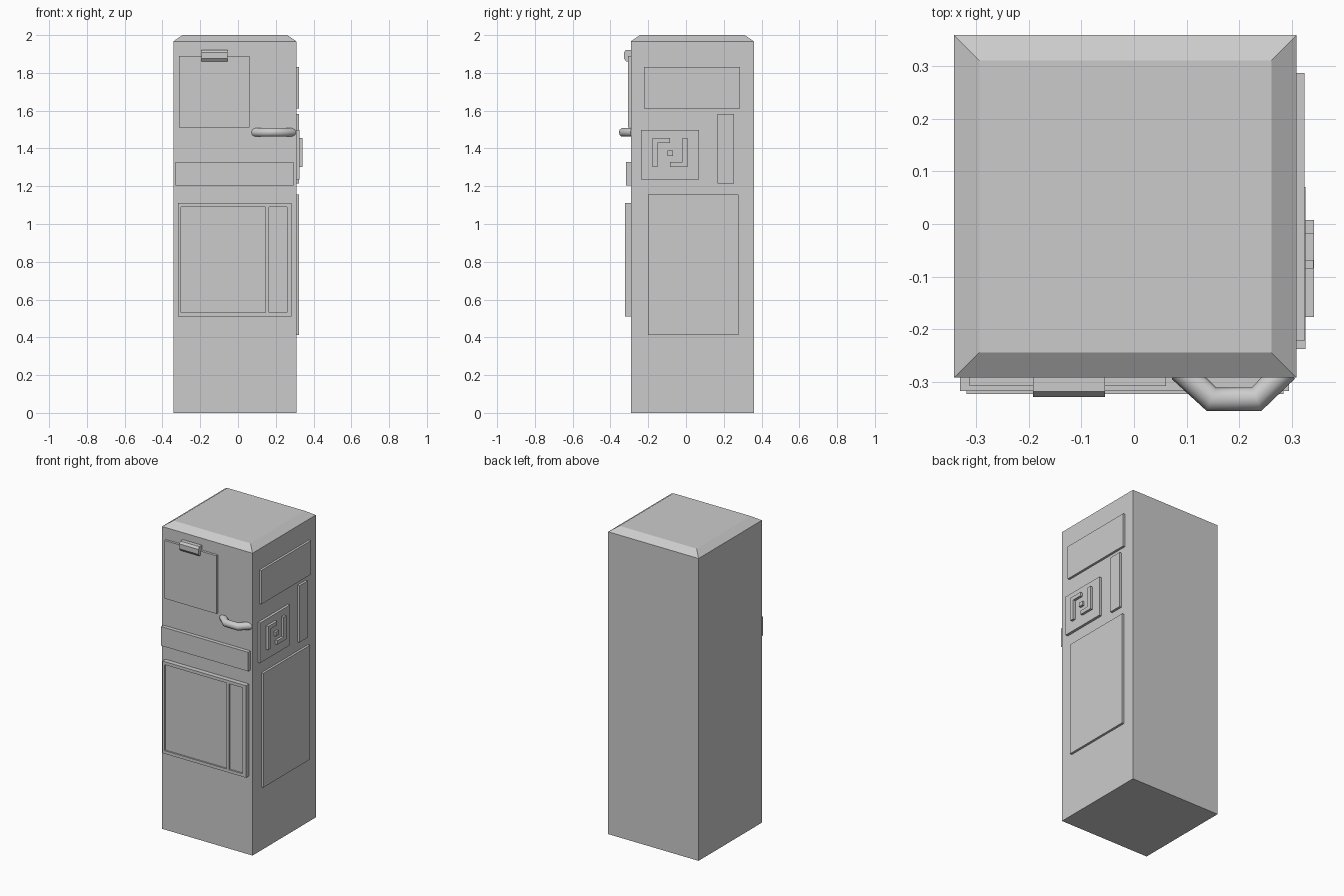
import bpy, bmesh

if "Cube" in bpy.data.objects:
    bpy.data.objects.remove(bpy.data.objects["Cube"])


def mesh_object(name, bm):
    bmesh.ops.recalc_face_normals(bm, faces=bm.faces[:])
    me = bpy.data.meshes.new(name)
    bm.to_mesh(me)
    bm.free()
    ob = bpy.data.objects.new(name, me)
    bpy.context.collection.objects.link(ob)
    return ob


def add_prism(bm, base, offset):
    """Extrude a flat outline along an offset vector."""
    face = bm.faces.new([bm.verts.new(p) for p in base])
    ext = bmesh.ops.extrude_face_region(bm, geom=[face])
    verts = [v for v in ext["geom"] if isinstance(v, bmesh.types.BMVert)]
    bmesh.ops.translate(bm, verts=verts, vec=offset)


def prism(name, base, offset):
    bm = bmesh.new()
    add_prism(bm, base, offset)
    return mesh_object(name, bm)


X0, X1, Y0, Y1 = -0.342, 0.309, -0.292, 0.359


def rect_front(x0, x1, z0, z1, y):
    return [(x0, y, z0), (x1, y, z0), (x1, y, z1), (x0, y, z1)]


def front_panel(name, x0, x1, z0, z1, y):
    return prism(name, rect_front(x0, x1, z0, z1, Y0 + 0.005), (0, y - Y0 - 0.005, 0))


def side_panel(name, outline, x, start=X1 - 0.005):
    return prism(name, [(start, y, z) for y, z in outline], (x - start, 0, 0))


def rect(y0, y1, z0, z1):
    return [(y0, z0), (y1, z0), (y1, z1), (y0, z1)]


# Cabinet body with sloped top rim
bm = bmesh.new()
rings = []
for inset, z in ((0, 0), (0, 1.967), (0.048, 2.0)):
    rings.append([bm.verts.new(p) for p in (
        (X0 + inset, Y0 + inset, z), (X1 - inset, Y0 + inset, z),
        (X1 - inset, Y1 - inset, z), (X0 + inset, Y1 - inset, z))])
for a, b in zip(rings, rings[1:]):
    for i in range(4):
        j = (i + 1) % 4
        bm.faces.new((a[i], a[j], b[j], b[i]))
bm.faces.new(rings[0])
bm.faces.new(rings[-1])
mesh_object("cabinet_body", bm)

# Front door, strip and recessed double panel
front_panel("upper_door", -0.313, 0.061, 1.512, 1.89, -0.308)
front_panel("middle_strip", -0.331, 0.295, 1.204, 1.328, -0.317)
front_panel("lower_panel_back", -0.318, 0.284, 0.511, 1.11, -0.313)
bm = bmesh.new()
for x0, x1, z0, z1 in (
        (-0.318, -0.303, 0.511, 1.11), (0.145, 0.163, 0.531, 1.09),
        (0.260, 0.284, 0.511, 1.11),
        (-0.303, 0.260, 0.511, 0.531), (-0.303, 0.260, 1.09, 1.11)):
    add_prism(bm, rect_front(x0, x1, z0, z1, -0.312), (0, -0.011, 0))
mesh_object("lower_panel_frame", bm)

# Latch above the door
latch = [(-0.287, 1.922), (-0.318, 1.922), (-0.329, 1.908),
         (-0.329, 1.876), (-0.316, 1.86), (-0.287, 1.86)]
prism("door_latch", [(-0.192, y, z) for y, z in latch], (0.137, 0, 0))

# Bent tube handle
curve = bpy.data.curves.new("door_handle", "CURVE")
curve.dimensions = "3D"
curve.bevel_depth = 0.024
curve.bevel_resolution = 3
curve.use_fill_caps = True
path = [(0.088, -0.277), (0.147, -0.333), (0.233, -0.333), (0.289, -0.277)]
spline = curve.splines.new("POLY")
spline.points.add(len(path) - 1)
for point, (x, y) in zip(spline.points, path):
    point.co = (x, y, 1.485, 1)
handle = bpy.data.objects.new("door_handle", curve)
bpy.context.collection.objects.link(handle)

# Right side panels
side_panel("side_top_panel", rect(-0.222, 0.287, 1.612, 1.832), 0.324)
side_panel("side_narrow_panel", rect(0.168, 0.254, 1.214, 1.583), 0.324)
side_panel("side_square_panel", rect(-0.238, 0.07, 1.236, 1.497), 0.326)
side_panel("side_large_panel", rect(-0.202, 0.278, 0.412, 1.155), 0.324)

# Raised corner brackets and stud on the square panel
bracket = [(-0.177, 1.302), (-0.15, 1.302), (-0.15, 1.43),
           (-0.085, 1.43), (-0.085, 1.455), (-0.177, 1.455)]
cy, cz = -0.0845, 1.3785
side_panel("bracket_front", bracket, 0.342, 0.32)
side_panel("bracket_rear", [(2 * cy - y, 2 * cz - z) for y, z in bracket], 0.342, 0.32)
side_panel("centre_stud", rect(-0.098, -0.068, 1.361, 1.388), 0.341, 0.32)
